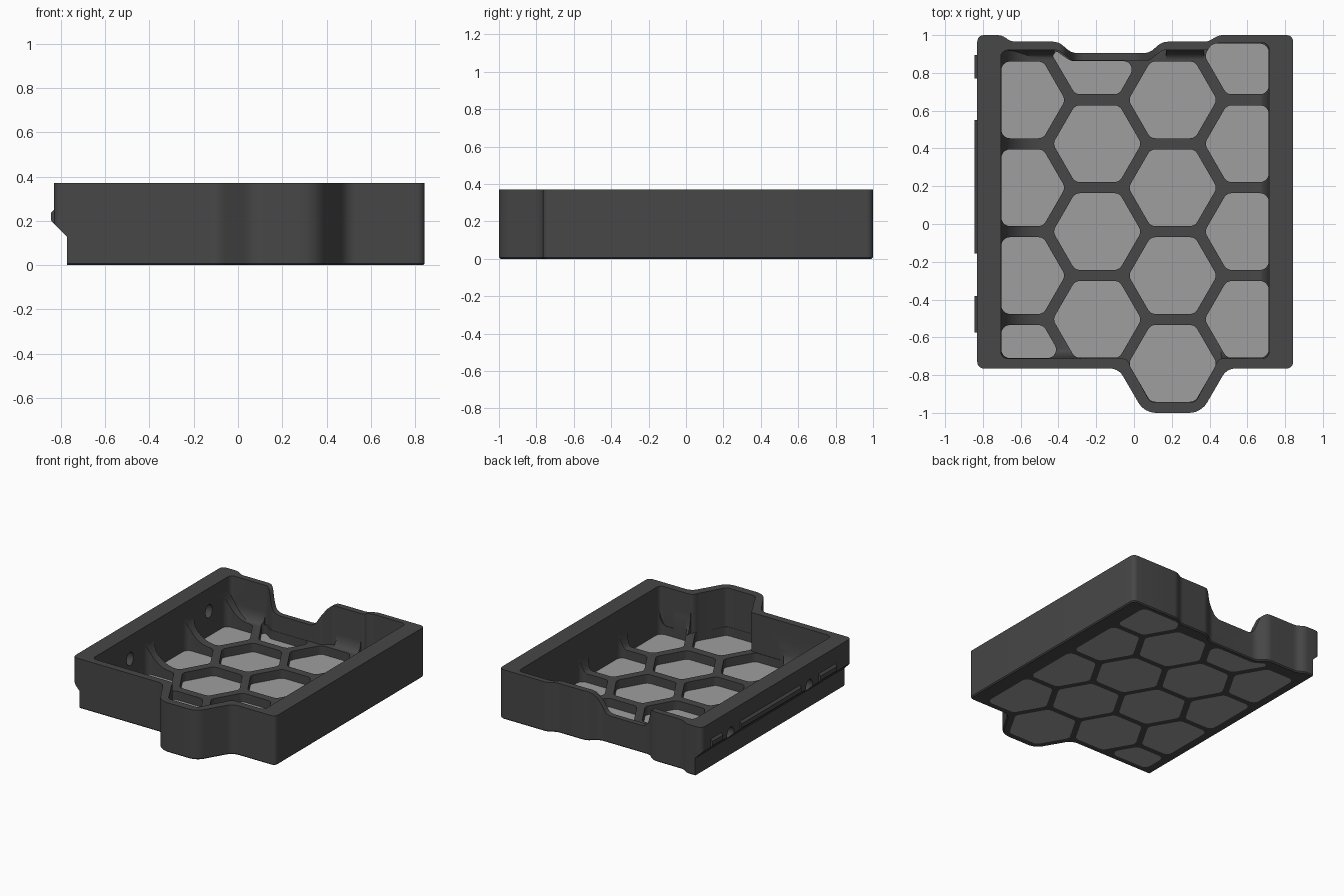
import bpy, bmesh, math
from mathutils import Vector

if "Cube" in bpy.data.objects:
    bpy.data.objects.remove(bpy.data.objects["Cube"])


def material(name, value):
    m = bpy.data.materials.new(name)
    m.diffuse_color = (value, value, value, 1)
    m.use_nodes = True
    m.node_tree.nodes["Principled BSDF"].inputs["Base Color"].default_value = m.diffuse_color
    return m


DARK = material("charcoal", 0.063)
GREY = material("mid_grey", 0.345)


def rounded(points, r, steps=6):
    """Round every corner of a 2D polygon; a third value overrides the radius."""
    pts = [Vector(p[:2]) for p in points]
    out = []
    for i, p in enumerate(pts):
        want = points[i][2] if len(points[i]) > 2 else r
        a, b = pts[i - 1] - p, pts[(i + 1) % len(pts)] - p
        half = a.angle(b) / 2
        t = min(want / math.tan(half), 0.45 * a.length, 0.45 * b.length)
        p0, p2 = p + a.normalized() * t, p + b.normalized() * t
        rad = t * math.tan(half)
        c = p + (a.normalized() + b.normalized()).normalized() * (rad / math.sin(half))
        v0, v2 = p0 - c, p2 - c
        turn = math.pi - 2 * half
        for k in range(steps + 1):
            s = k / steps
            w = (v0 * math.sin((1 - s) * turn) + v2 * math.sin(s * turn)) / math.sin(turn)
            out.append(c + w)
    return out


def prism(name, pts, lo, hi, axis="z", mat=DARK, chamfer=0):
    """Extrude a 2D outline along an axis (y: outline in xz, x: outline in yz)."""
    place = {"z": lambda u, v, w: (u, v, w),
             "y": lambda u, v, w: (u, w, v),
             "x": lambda u, v, w: (w, u, v)}[axis]
    bm = bmesh.new()
    a = [bm.verts.new(place(p[0], p[1], lo)) for p in pts]
    b = [bm.verts.new(place(p[0], p[1], hi)) for p in pts]
    n = len(pts)
    base = bm.faces.new(a[::-1])
    bm.faces.new(b)
    for i in range(n):
        j = (i + 1) % n
        bm.faces.new((a[i], a[j], b[j], b[i]))
    bmesh.ops.recalc_face_normals(bm, faces=bm.faces)
    if chamfer:
        bmesh.ops.bevel(bm, geom=list(base.edges), offset=chamfer, segments=1,
                        affect="EDGES", profile=0.5)
    me = bpy.data.meshes.new(name)
    bm.to_mesh(me)
    bm.free()
    me.materials.append(mat)
    ob = bpy.data.objects.new(name, me)
    bpy.context.collection.objects.link(ob)
    return ob


def combine(ob, other, op="DIFFERENCE"):
    """Apply a boolean and discard the helper."""
    mod = ob.modifiers.new("cut", "BOOLEAN")
    mod.operation, mod.object, mod.solver = op, other, "EXACT"
    bpy.context.view_layer.objects.active = ob
    bpy.ops.object.modifier_apply(modifier=mod.name)
    bpy.data.objects.remove(other, do_unlink=True)


def clip(poly, axis, limit, sign):
    """Keep the part of a polygon where sign * coordinate <= sign * limit."""
    out = []
    for i, q in enumerate(poly):
        p = poly[i - 1]
        dp, dq = sign * (p[axis] - limit), sign * (q[axis] - limit)
        if (dp < 0) != (dq < 0):
            out.append(p.lerp(q, dp / (dp - dq)))
        if dq < 0:
            out.append(q)
    return out


def arc_corner(x, z, dx, dz):
    """Concave quarter-arc gusset profile in the corner at (x, z)."""
    back = -0.02 if dx > 0 else 0.02
    arc = [(x + dx * (1 - math.cos(t)), z + dz * (1 - math.sin(t)))
           for t in [k * math.pi / 20 for k in range(11)]]
    return [(x + back, z - 0.02), (x + back, z + dz)] + arc + [(x + dx, z - 0.02)]


H, RIB = 0.37, 0.08

# Tray body with a stepped back and a half-hexagon front bulge
outer = [(-0.83, 1), (-0.70, 1, 0.08), (-0.65, 0.965, 0.08), (-0.40, 0.965, 0.08),
         (-0.33, 0.905, 0.08), (0.08, 0.905, 0.08), (0.15, 0.965, 0.08),
         (0.39, 0.965, 0.08), (0.45, 1, 0.08), (0.843, 1), (0.843, -0.765),
         (0.492, -0.765, 0.08), (0.355, -1, 0.11), (0.055, -1, 0.11),
         (-0.082, -0.765, 0.08), (-0.83, -0.765)]
body = prism("tray_frame", rounded(outer, 0.035), 0, H, chamfer=0.008)

# Pocket above the rib floor
inner = [(-0.705, 0.92), (-0.40, 0.92), (-0.33, 0.865), (0.08, 0.865), (0.15, 0.92),
         (0.38, 0.92), (0.45, 0.96), (0.715, 0.96), (0.715, -0.712), (0.45, -0.712),
         (0.325, -0.943), (0.085, -0.943), (-0.04, -0.712), (-0.705, -0.712)]
combine(body, prism("pocket", rounded(inner, 0.035), RIB, 1))

# Curved gussets where the ribs meet the walls
combine(body, prism("gusset", arc_corner(-0.705, RIB, 0.2, 0.21), -0.73, 0.94, "y"), "UNION")
combine(body, prism("gusset", arc_corner(0.715, RIB, -0.05, 0.2), -0.73, 0.97, "y"), "UNION")
for lo, hi in ((-0.72, -0.42), (0.17, 0.37)):
    combine(body, prism("gusset", arc_corner(0.92, RIB, -0.05, 0.09), lo, hi, "x"), "UNION")
for lo, hi in ((-0.5, -0.28), (0.46, 0.6)):
    combine(body, prism("gusset", arc_corner(-0.712, RIB, 0.05, 0.15), lo, hi, "x"), "UNION")


def honeycomb_cell(cx, cy, limit, grow):
    """Rounded hexagon trimmed to the inside of the walls."""
    r = 0.2345 + grow
    cell = [Vector((cx + r * math.cos(k * math.pi / 3), cy + r * math.sin(k * math.pi / 3)))
            for k in range(6)]
    cell = clip(cell, 0, -0.702 - grow, -1)
    cell = clip(cell, 0, 0.713 + grow, 1)
    cell = clip(cell, 1, limit + grow, 1)
    if cx != 0.205:
        cell = clip(cell, 1, -0.71 - grow, -1)
    if cx == -0.195 and cy > 0.8:   # this cell follows the stepped back wall
        cell = [(0.02 + grow, 0.863 + grow), (-0.079, 0.687 - grow), (-0.311, 0.687 - grow),
                (-0.43 - grow, 0.89, 0.01), (-0.412, 0.915, 0.01), (-0.335, 0.863 + grow)]
    return rounded(cell, 0.045)


# Honeycomb cells: openings through the floor, each closed by a thin panel
PITCH, PANEL = 0.465, 0.015
columns = [(-0.598, 0.657, 0.865), (-0.195, 0.89, 0.862),
           (0.205, 0.657, 0.9), (0.608, 0.89, 0.955)]
for cx, top_y, limit in columns:
    for row in range(4):
        cy = top_y - row * PITCH
        combine(body, prism("opening", honeycomb_cell(cx, cy, limit, 0), -0.1, H + 0.1))
        seat = honeycomb_cell(cx, cy, limit, 0.008)
        combine(body, prism("seat", seat, -0.1, PANEL))
        prism("honeycomb_panel", seat, 0, PANEL, mat=GREY)

# Smooth dip in the back wall
dip = rounded([(-0.46, 0.6), (-0.46, 0.372), (-0.37, 0.372), (-0.31, 0.205), (0.02, 0.205),
               (0.13, 0.372), (0.22, 0.372), (0.22, 0.6)], 0.07)
combine(body, prism("dip", dip, 0.78, 1.2, "y"))

# Undercut along the left side
combine(body, prism("undercut", [(-1, -0.1), (-0.773, -0.1), (-0.773, 0.13),
                                 (-0.833, 0.19), (-1, 0.19)], -1.2, 1.2, "y"))

# Oval holes through the left wall
for y in (0.66, -0.27):
    ring = [(y + 0.04 * math.cos(k * math.pi / 12), 0.2 + 0.05 * math.sin(k * math.pi / 12))
            for k in range(24)]
    combine(body, prism("hole", ring, -0.95, -0.65, "x"))

# Snap rails on the left side
rail = [(-0.82, 0.18), (-0.832, 0.188), (-0.845, 0.203), (-0.845, 0.235),
        (-0.83, 0.25), (-0.82, 0.25)]
for lo, hi in ((0.77, 0.895), (-0.155, 0.55), (-0.575, -0.38)):
    prism("snap_rail", rail, lo, hi, "y")

# Smooth the rounded corners, keep the edges sharp
bpy.ops.object.select_all(action="DESELECT")
body.select_set(True)
bpy.context.view_layer.objects.active = body
bpy.ops.object.shade_smooth_by_angle(angle=math.radians(30))
